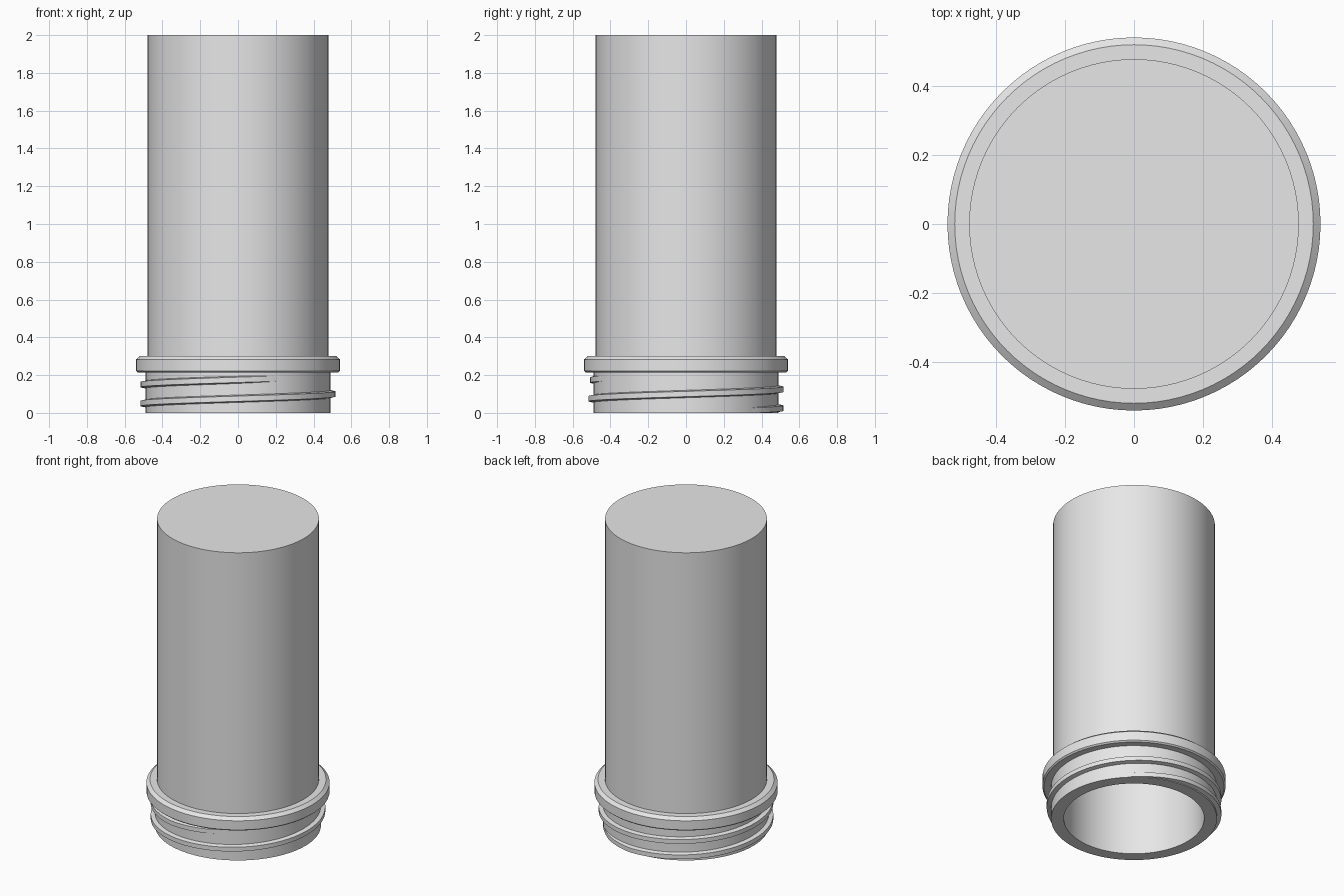
import bpy
import bmesh
import math

cube = bpy.data.objects.get("Cube")
if cube:
    bpy.data.objects.remove(cube, do_unlink=True)

SEGMENTS = 96
NECK_R = 0.49

grey = bpy.data.materials.new("light_grey_plastic")
grey.use_nodes = True
colour = (0.8, 0.8, 0.8, 1)
grey.diffuse_color = colour
grey.node_tree.nodes["Principled BSDF"].inputs["Base Color"].default_value = colour


def finish(name, bm, angle=30):
    """Turn a bmesh into a smooth-by-angle object."""
    bmesh.ops.recalc_face_normals(bm, faces=bm.faces)
    mesh = bpy.data.meshes.new(name)
    bm.to_mesh(mesh)
    bm.free()
    mesh.materials.append(grey)
    obj = bpy.data.objects.new(name, mesh)
    bpy.context.collection.objects.link(obj)
    bpy.ops.object.select_all(action="DESELECT")
    obj.select_set(True)
    bpy.context.view_layer.objects.active = obj
    bpy.ops.object.shade_smooth_by_angle(angle=math.radians(angle))
    return obj


def lathe(name, profile):
    """Spin an (r, z) profile around z; both ends are closed by flat caps."""
    bm = bmesh.new()
    rings = []
    for r, z in profile:
        rings.append([bm.verts.new((r * math.cos(a), r * math.sin(a), z))
                      for a in (math.tau * i / SEGMENTS for i in range(SEGMENTS))])
    for low, high in zip(rings, rings[1:]):
        for i in range(SEGMENTS):
            j = (i + 1) % SEGMENTS
            bm.faces.new((low[i], low[j], high[j], high[i]))
    bm.faces.new(rings[0])
    bm.faces.new(rings[-1])
    return finish(name, bm)


# Hollow tube: cavity ceiling, inner wall, neck, collar, outer wall, closed top
lathe("tube_body", [
    (0.415, 1.94), (0.415, 0.0), (NECK_R, 0.0), (NECK_R, 0.215),
    (0.532, 0.215), (0.541, 0.223), (0.541, 0.282), (0.52, 0.3),
    (0.478, 0.3), (0.478, 2.0),
])

# Screw thread: tapered trapezoid rib climbing the neck
PITCH = 0.1
START, END, FADE = 40, 660, 45
STEPS = 180
bm = bmesh.new()
sections = []
for k in range(STEPS + 1):
    deg = START + (END - START) * k / STEPS
    a = math.radians(deg)
    z = 0.1 + PITCH * (deg - 360) / 360
    grow = min(1, (deg - START) / FADE, (END - deg) / FADE)
    crest = NECK_R - 0.004 + 0.03 * grow
    section = []
    for r, dz in ((NECK_R - 0.01, -0.022), (crest, -0.014),
                  (crest, 0.014), (NECK_R - 0.01, 0.022)):
        section.append(bm.verts.new((r * math.cos(a), r * math.sin(a), max(z + dz, 0.002))))
    sections.append(section)
for s, t in zip(sections, sections[1:]):
    for i in range(4):
        j = (i + 1) % 4
        bm.faces.new((s[i], s[j], t[j], t[i]))
bm.faces.new(sections[0])
bm.faces.new(sections[-1])
finish("screw_thread", bm)
